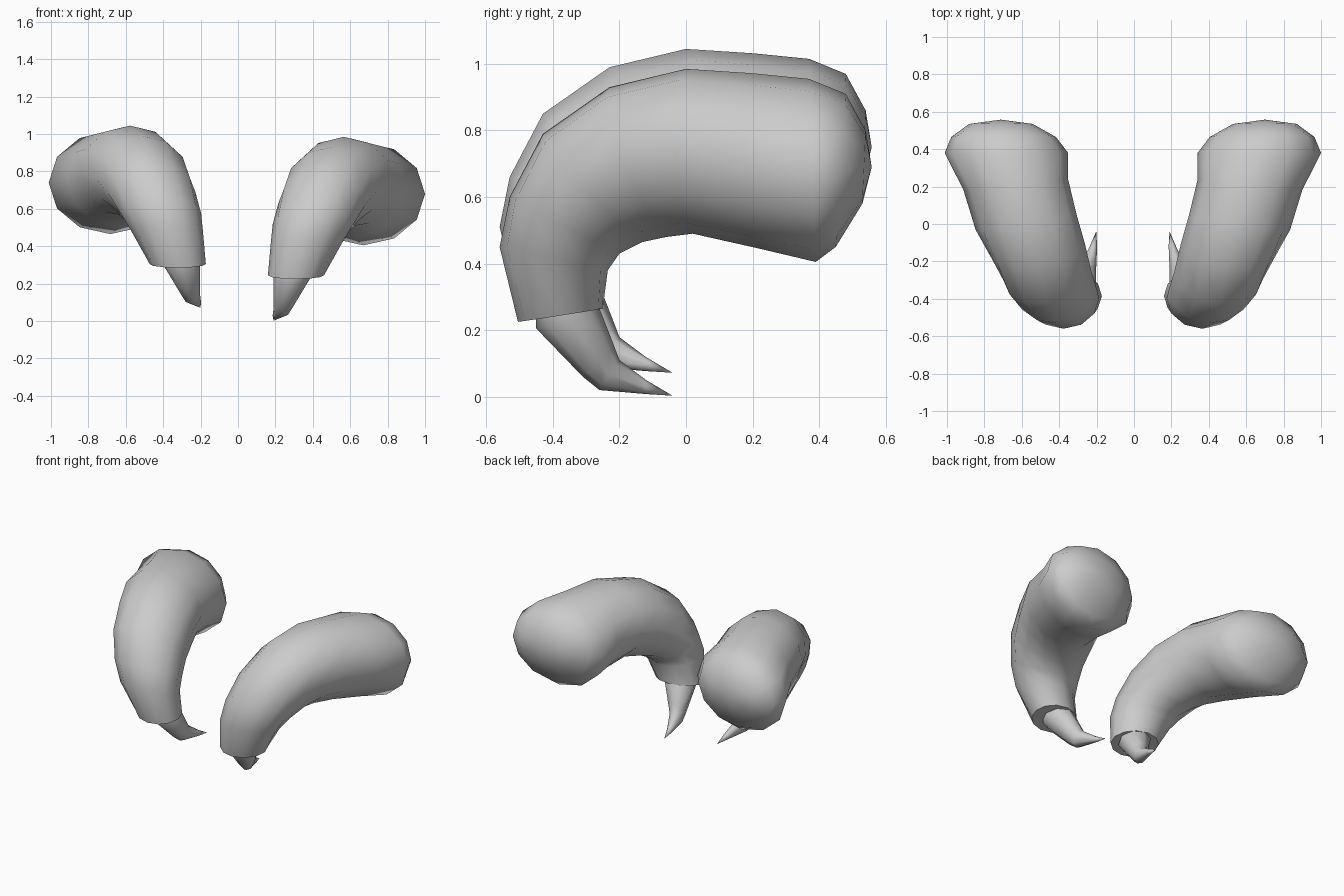
import bpy, bmesh, math
from mathutils import Vector

if "Cube" in bpy.data.objects:
    bpy.data.objects.remove(bpy.data.objects["Cube"])

# Each section: outer (y, z), inner (y, z), centre x, half width, sideways skew in y
BODY = [
    ((-.505, .225), (-.25, .265), .31, .15, -.05),
    ((-.56, .45), (-.235, .38), .365, .19, 0),
    ((-.53, .60), (-.20, .43), .40, .215, .05),
    ((-.43, .79), (-.13, .465), .45, .235, .1),
    ((-.23, .93), (-.06, .48), .50, .25, .15),
    ((0, .985), (.02, .49), .565, .27, .15),
    ((.20, .972), (.22, .445), .62, .28, .1),
    ((.37, .955), (.39, .405), .67, .33, 0),
    ((.48, .91), (.45, .45), .685, .28, 0),
    ((.54, .80), (.53, .58), .70, .17, 0),
]
FANG = [
    ((-.45, .26), (-.28, .30), .30, .09, 0),
    ((-.45, .205), (-.26, .265), .29, .10, 0),
    ((-.31, .06), (-.215, .15), .25, .06, 0),
    ((-.26, .02), (-.20, .11), .235, .045, 0),
    ((-.12, .008), (-.12, .05), .205, .02, 0),
]


def tube(name, sections, sides, tip, side, shift):
    """Skin the sections; close the first ring flat and the last to a point."""
    bm = bmesh.new()
    offset = Vector(shift)

    def vert(x, y, z):
        p = Vector((x, y, z)) + offset
        return bm.verts.new((p.x * side, p.y, p.z))

    rings = []
    for (oy, oz), (iy, iz), xc, w, skew in sections:
        ring = []
        for i in range(sides):
            a = 2 * math.pi * i / sides
            c, s = math.cos(a), math.sin(a)
            ring.append(vert(xc + w * c,
                             (oy + iy) / 2 + (oy - iy) / 2 * s - w * c * skew,
                             (oz + iz) / 2 + (oz - iz) / 2 * s))
        rings.append(ring)
    for a, b in zip(rings, rings[1:]):
        for i in range(sides):
            j = (i + 1) % sides
            bm.faces.new((a[i], a[j], b[j], b[i]))
    bm.faces.new(rings[0])
    end = vert(*tip)
    for i in range(sides):
        bm.faces.new((rings[-1][i], rings[-1][(i + 1) % sides], end))
    bmesh.ops.recalc_face_normals(bm, faces=bm.faces)
    mesh = bpy.data.meshes.new(name)
    bm.to_mesh(mesh)
    bm.free()
    ob = bpy.data.objects.new(name, mesh)
    bpy.context.collection.objects.link(ob)
    bpy.ops.object.select_all(action='DESELECT')
    ob.select_set(True)
    bpy.context.view_layer.objects.active = ob
    bpy.ops.object.shade_smooth_by_angle(angle=math.radians(60))


# The left jaw sits slightly higher than the right one
for label, side, shift in (("right", 1, (0, 0, 0)), ("left", -1, (.012, 0, .06))):
    tube(label + "_jaw", BODY, 12, (.70, .558, .69), side, shift)
    tube(label + "_fang", FANG, 8, (.19, -.04, .003), side,
         (shift[0], shift[1], shift[2] * 1.15))
